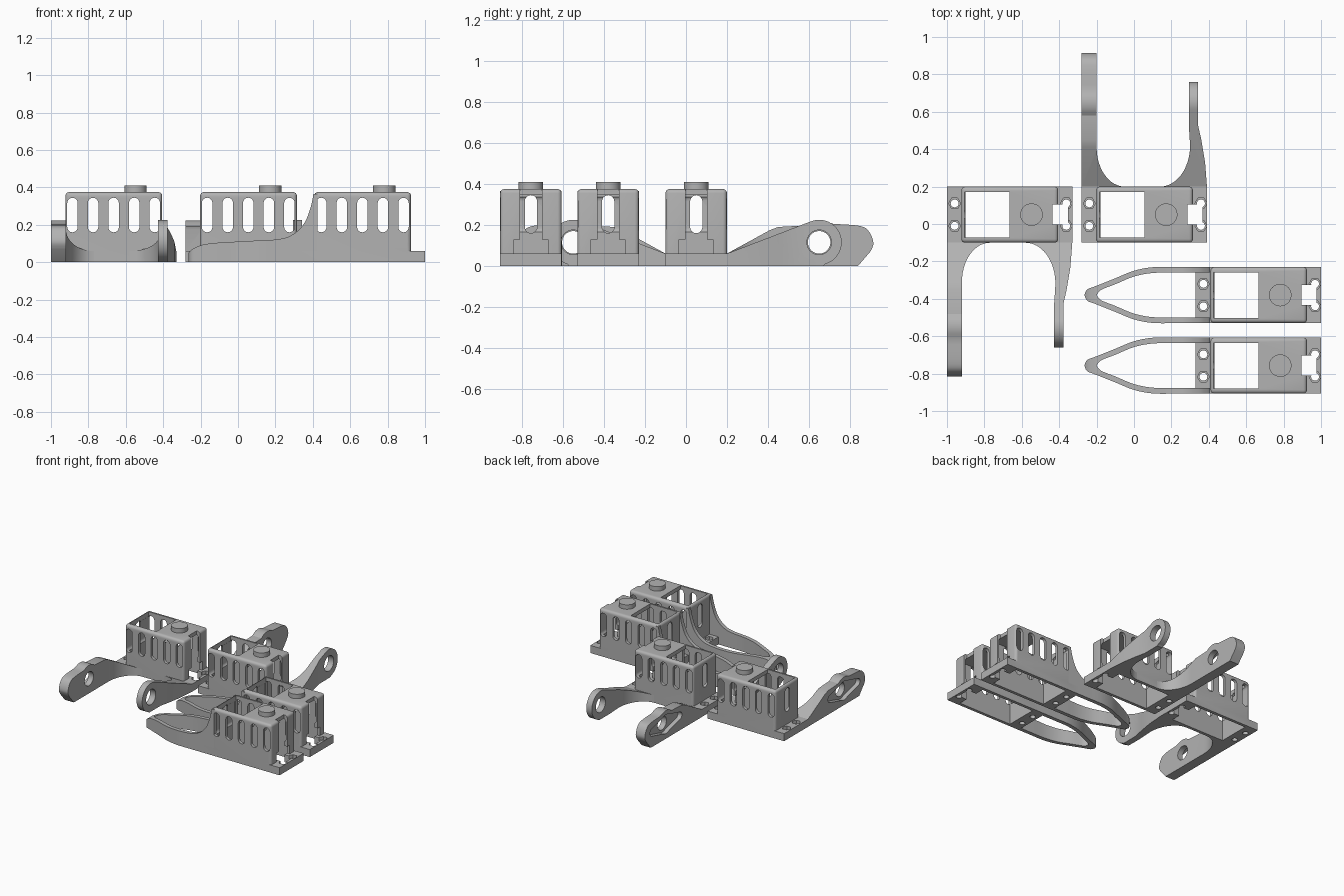
import bpy, bmesh, math
from mathutils import Vector

cube = bpy.data.objects.get("Cube")
if cube:
    bpy.data.objects.remove(cube, do_unlink=True)

grey = bpy.data.materials.new("plain grey")
grey.use_nodes = True
COLOUR = (0.45, 0.45, 0.45, 1)
grey.diffuse_color = COLOUR
grey.node_tree.nodes["Principled BSDF"].inputs["Base Color"].default_value = COLOUR

TOP = 0.375      # casing height
LIP = 0.06       # flange height
HALF = 0.15      # half depth of a holder
PIVOT = (0.6, 0.115)
parts = []


def prism(name, pts, axis, a, b):
    """Extrude a 2D outline along an axis from a to b."""
    place = {"X": lambda u, v, t: (t, u, v), "Y": lambda u, v, t: (u, t, v),
             "Z": lambda u, v, t: (u, v, t)}[axis]
    bm = bmesh.new()
    face = bm.faces.new([bm.verts.new(place(u, v, a)) for u, v in pts])
    side = bmesh.ops.extrude_face_region(bm, geom=[face])
    shift = Vector(place(0, 0, b - a))
    for item in side["geom"]:
        if isinstance(item, bmesh.types.BMVert):
            item.co += shift
    bmesh.ops.recalc_face_normals(bm, faces=bm.faces)
    mesh = bpy.data.meshes.new(name)
    bm.to_mesh(mesh)
    bm.free()
    mesh.materials.append(grey)
    ob = bpy.data.objects.new(name, mesh)
    bpy.context.collection.objects.link(ob)
    return ob


def box(name, x0, x1, y0, y1, z0, z1):
    return prism(name, [(x0, y0), (x1, y0), (x1, y1), (x0, y1)], "Z", z0, z1)


def arc(cx, cy, rx, ry, start, end, n):
    angles = [math.radians(start + (end - start) * i / n) for i in range(n + 1)]
    return [(cx + rx * math.cos(t), cy + ry * math.sin(t)) for t in angles]


def circle(cx, cy, r, n=32):
    return arc(cx, cy, r, r, 0, 360, n)[:-1]


def slot(cx, z0, z1, r):
    return arc(cx, z1 - r, r, r, 0, 180, 10) + arc(cx, z0 + r, r, r, 180, 360, 10)


def smooth(pts, n=5):
    """Catmull-Rom curve through the points."""
    p = [Vector(q) for q in [pts[0]] + pts + [pts[-1]]]
    out = []
    for i in range(1, len(p) - 2):
        a, b, c, d = p[i - 1:i + 3]
        for k in range(n):
            t = k / n
            out.append(tuple(0.5 * (2 * b + (c - a) * t + (2 * a - 5 * b + 4 * c - d) * t * t
                                    + (3 * b - a - 3 * c + d) * t ** 3)))
    return out + [pts[-1]]


def combine(ob, other, operation="DIFFERENCE"):
    mod = ob.modifiers.new("cut", "BOOLEAN")
    mod.operation, mod.solver, mod.object = operation, "EXACT", other
    bpy.context.view_layer.objects.active = ob
    bpy.ops.object.modifier_apply(modifier=mod.name)
    bpy.data.objects.remove(other, do_unlink=True)
    return ob


def put(ob, name, centre):
    """Place a linked copy of a finished part."""
    new = bpy.data.objects.new(name, ob.data)
    bpy.context.collection.objects.link(new)
    new.location = (centre[0], centre[1], 0)
    parts.append(new)


# Casing with rounded top and corners, on a flat flange
casing = box("casing", -0.258, 0.26, -HALF, HALF, 0, TOP)
bm = bmesh.new()
bm.from_mesh(casing.data)
edges = [e for e in bm.edges if max(v.co.z for v in e.verts) > 0.1]
bmesh.ops.bevel(bm, geom=edges, offset=0.02, segments=4, profile=0.5, affect="EDGES")
bm.to_mesh(casing.data)
bm.free()
combine(casing, box("flange", -0.335, 0.335, -HALF, HALF, 0, LIP), "UNION")

# Hollow inside, top window, cable channel
combine(casing, box("hollow", -0.235, 0.236, -0.126, 0.126, -0.1, TOP - 0.03))
combine(casing, box("window", -0.24, 0.0, -0.122, 0.122, 0.3, 0.5))
combine(casing, box("channel", 0.23, 0.312, -0.053, 0.053, -0.1, 0.5))
combine(casing, box("channel_foot", 0.22, 0.275, -0.083, 0.083, LIP, 0.13))

# Ventilation slots in the long walls and one in the end wall
for i in range(5):
    combine(casing, prism("vent", slot((i - 2) * 0.11, 0.16, 0.345, 0.028), "Y", -0.3, 0.3))
combine(casing, prism("end_vent", slot(0, 0.16, 0.345, 0.03), "X", -0.3, -0.2))

# Screw holes with hexagonal nut pockets
for x in (-0.294, 0.303):
    for y in (-0.06, 0.06):
        combine(casing, prism("screw", circle(x, y, 0.021, 20), "Z", -0.1, 0.1))
        combine(casing, prism("nut", circle(x, y, 0.032, 6), "Z", 0.035, 0.1))

knob = prism("knob", circle(0.117, 0, 0.06, 40), "Z", TOP - 0.01, 0.41)

# Pointed fork: plan outline trimmed by a swept side profile
outer = smooth([(-0.45, HALF), (-0.565, 0.149), (-0.665, 0.13), (-0.765, 0.09),
                (-0.865, 0.05), (-0.915, 0.03), (-0.93, 0)])
inner = smooth([(-0.45, 0.12), (-0.565, 0.118), (-0.665, 0.099), (-0.765, 0.058),
                (-0.84, 0.028), (-0.865, 0)])


def loop(path, x, y):
    half = [(x, y)] + path
    return half + [(u, -v) for u, v in reversed(half[:-1])]


fork = prism("fork", loop(outer, -0.24, HALF) + loop(inner, -0.24, 0.12)[::-1], "Z", 0, TOP)
profile = smooth([(-0.262, 0.365), (-0.275, 0.3), (-0.31, 0.21), (-0.37, 0.15),
                  (-0.45, 0.123), (-0.62, 0.113), (-0.82, 0.1), (-0.9, 0.075), (-0.94, 0.04)])
combine(fork, prism("sweep", [(-0.2, 0.365)] + profile + [(-0.94, -0.1), (-0.2, -0.1)],
                    "Y", -0.3, 0.3), "INTERSECT")


def yoke(label, centre, s):
    """Pair of pivot arms reaching towards s along y."""
    def flip(pts):
        return [(u, s * v) for u, v in pts]

    def side(pts):
        return [(s * d, z) for d, z in pts]

    # Wide arm with curved root and a horn-shaped pocket on its outside
    plan = [(-0.335, HALF), (-0.335, 0.865), (-0.255, 0.865)]
    plan += arc(-0.105, 0.36, 0.15, 0.21, 180, 270, 12)
    wide = prism("wide_arm", flip(plan), "Z", 0, 0.3)
    outline = [(0.1, 0), (0.1, LIP), (HALF, LIP), (0.36, 0.175), (0.4, 0.19), (0.53, 0.197)]
    outline += arc(*PIVOT, 0.108, 0.108, 115, 65, 8)
    outline += smooth([(0.67, 0.205), (0.8, 0.195), (0.845, 0.165), (0.865, 0.11), (0.85, 0.07)], 4)
    outline += [(0.79, 0)]
    combine(wide, prism("trim", side(outline), "X", -0.5, 0.5), "INTERSECT")
    d, z = PIVOT
    horn = arc(d + 0.17, z, 0.03, 0.03, -80, 80, 8) + arc(d, z, 0.075, 0.075, 60, 120, 6)
    horn += arc(d - 0.17, z, 0.03, 0.03, 100, 260, 8) + arc(d, z, 0.075, 0.075, 240, 300, 6)
    combine(wide, prism("horn", side(horn), "X", -0.4, -0.3))

    # Slim arm that bends inwards, with a round eye
    plan = [(0.335, HALF), (0.325, 0.28), (0.305, 0.4), (0.287, 0.48), (0.287, 0.72),
            (0.238, 0.72), (0.238, 0.48)]
    plan += [(x, y) for x, y in arc(0.085, 0.37, 0.16, 0.22, 0, -90, 12)]
    slim = prism("slim_arm", flip(plan), "Z", 0, 0.3)
    outline = [(0.1, 0), (0.1, LIP), (HALF, LIP)] + arc(*PIVOT, 0.11, 0.11, 112, -75, 28)
    outline += [(0.62, 0)]
    combine(slim, prism("trim", side(outline), "X", -0.5, 0.5), "INTERSECT")

    for arm, r in ((wide, 0.055), (slim, 0.06)):
        combine(arm, prism("eye", side(circle(*PIVOT, r)), "X", -0.5, 0.5))
        put(arm, label + "_" + arm.name.split(".")[0], centre)
        bpy.data.objects.remove(arm, do_unlink=True)


# Two holders with arms, two holders with forks
layout = [("rear_right", (-0.665, 0.05), -1), ("rear_middle", (0.055, 0.05), 1),
          ("front_inner", (0.665, -0.38), 0), ("front_outer", (0.665, -0.757), 0)]
for label, centre, s in layout:
    put(casing, label + "_casing", centre)
    put(knob, label + "_knob", centre)
    if s:
        yoke(label, centre, s)
    else:
        put(fork, label + "_fork", centre)
for ob in (casing, knob, fork):
    bpy.data.objects.remove(ob, do_unlink=True)

# Smooth curved walls, keep edges crisp
bpy.ops.object.select_all(action="DESELECT")
for ob in parts:
    ob.select_set(True)
bpy.context.view_layer.objects.active = parts[0]
bpy.ops.object.shade_smooth_by_angle(angle=math.radians(30))
